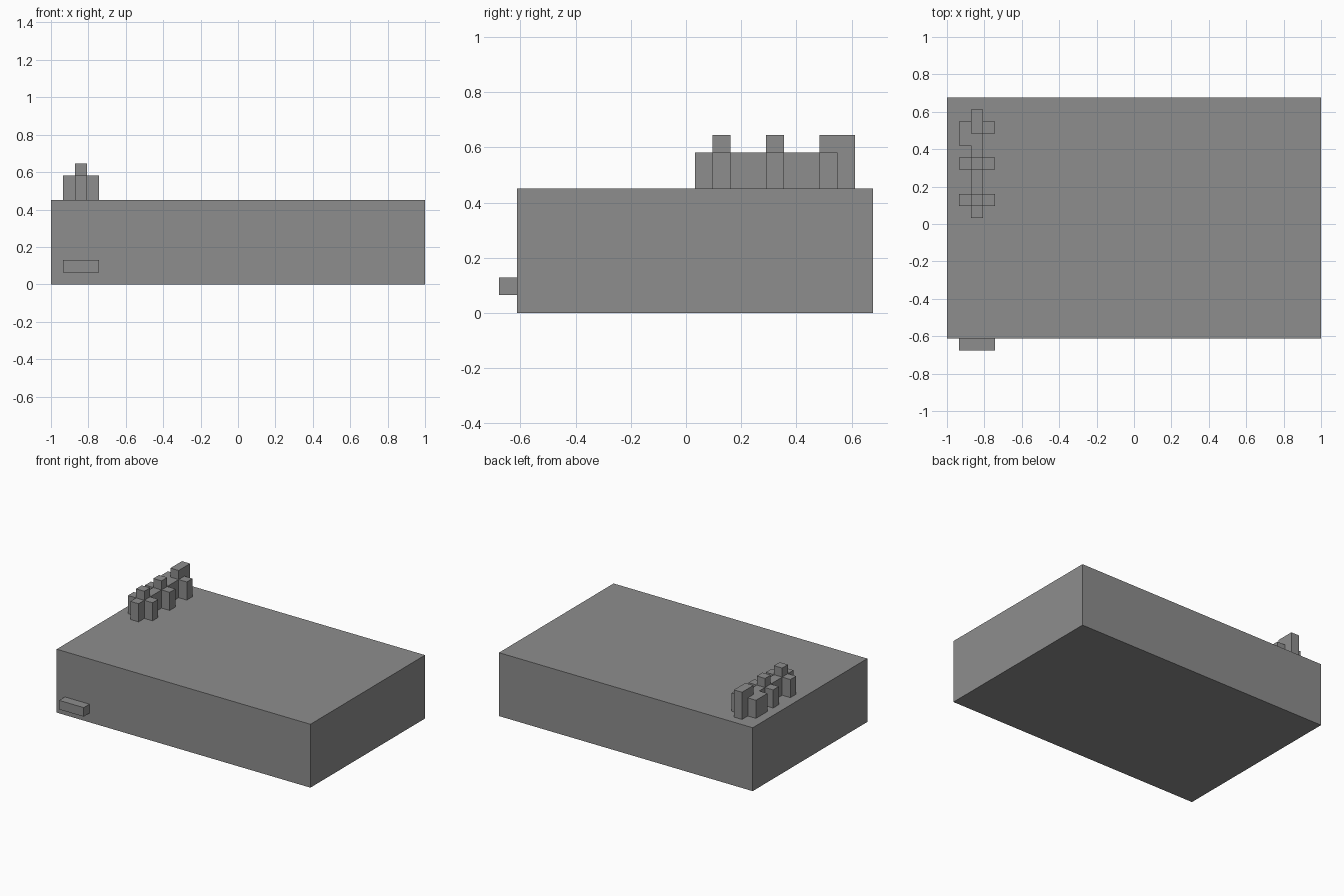
import bpy
import bmesh
from mathutils import Vector

cube = bpy.data.objects.get("Cube")
if cube:
    bpy.data.objects.remove(cube, do_unlink=True)

# The whole model sits on a block grid: 31 wide, 21 deep, 10 high
U = 2 / 31
ORIGIN = Vector((-1, -10.5 * U, 0))

grey = bpy.data.materials.new("plain_grey")
grey.use_nodes = True
colour = (0.27, 0.27, 0.27, 1)
grey.diffuse_color = colour
grey.node_tree.nodes["Principled BSDF"].inputs["Base Color"].default_value = colour


def box(name, low, high):
    """Flat-faced box between two corners, given in grid units."""
    low, high = Vector(low), Vector(high)
    bm = bmesh.new()
    bmesh.ops.create_cube(bm, size=1)
    size, centre = (high - low) * U, (low + high) / 2 * U + ORIGIN
    for v in bm.verts:
        v.co = Vector(a * b for a, b in zip(v.co, size)) + centre
    mesh = bpy.data.meshes.new(name)
    bm.to_mesh(mesh)
    bm.free()
    mesh.materials.append(grey)
    obj = bpy.data.objects.new(name, mesh)
    bpy.context.collection.objects.link(obj)
    return obj


# Main slab and the small ledge on its front
box("base_slab", (0, 1, 0), (31, 21, 7))
box("front_ledge", (1, 0, 1), (4, 1, 2))

# Low spine running back along the right edge, ending in a tall block
box("spine", (2, 11, 7), (3, 18, 9))
box("back_tower", (2, 18, 7), (3, 20, 10))

# Two crossings: raised cap on the spine with an arm on each side
for place, y in (("front", 12), ("middle", 15)):
    box(place + "_cap", (2, y, 9), (3, y + 1, 10))
    box(place + "_right_arm", (1, y, 7), (2, y + 1, 9))
    box(place + "_left_arm", (3, y, 7), (4, y + 1, 9))

# Arms beside the back tower, the right one being longer
box("back_right_arm", (1, 17, 7), (2, 19, 9))
box("back_left_arm", (3, 18, 7), (4, 19, 9))
